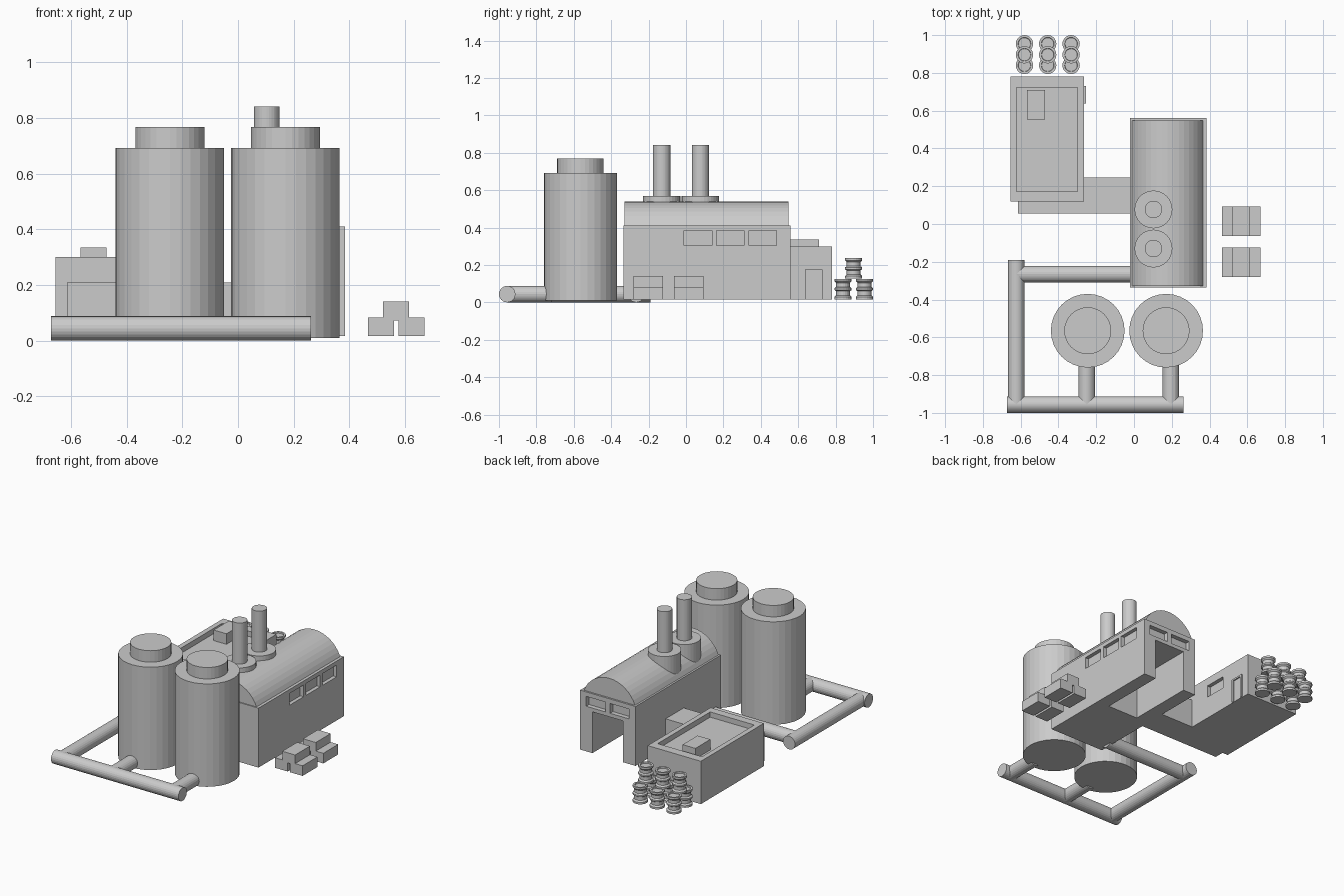
import bpy, bmesh, math
from mathutils import Vector

if "Cube" in bpy.data.objects:
    bpy.data.objects.remove(bpy.data.objects["Cube"])


def make(name, bm):
    bmesh.ops.recalc_face_normals(bm, faces=bm.faces)
    me = bpy.data.meshes.new(name)
    bm.to_mesh(me)
    bm.free()
    ob = bpy.data.objects.new(name, me)
    bpy.context.collection.objects.link(ob)
    return ob


def box(name, x, y, z):
    bm = bmesh.new()
    bmesh.ops.create_cube(bm, size=1)
    for v in bm.verts:
        v.co = [(r[0] + r[1]) / 2 + c * (r[1] - r[0]) for c, r in zip(v.co, (x, y, z))]
    return make(name, bm)


def lathe(name, profile, loc, n=32):
    # closed (r, z) profile stacked into rings with capped ends
    bm = bmesh.new()
    rings = [[bm.verts.new((r * math.cos(2 * math.pi * i / n), r * math.sin(2 * math.pi * i / n), z))
              for i in range(n)] for r, z in profile]
    for a, b in zip(rings, rings[1:]):
        for i in range(n):
            j = (i + 1) % n
            bm.faces.new((a[i], a[j], b[j], b[i]))
    bm.faces.new(rings[0])
    bm.faces.new(rings[-1])
    ob = make(name, bm)
    ob.location = loc
    return ob


def pipe(name, a, b, r=0.044):
    a, b = Vector((*a, r)), Vector((*b, r))
    ob = lathe(name, [(r, 0), (r, (b - a).length)], a, 24)
    ob.rotation_euler = (b - a).to_track_quat('Z', 'Y').to_euler()
    return ob


def cut(target, *ranges):
    c = box(target.name + "_cutter", *ranges)
    c.hide_render = True
    c.hide_viewport = False
    c.display_type = 'WIRE'
    m = target.modifiers.new("recess", 'BOOLEAN')
    m.operation, m.object, m.solver = 'DIFFERENCE', c, 'EXACT'


B = 0.016  # underside of the buildings

# storage tanks
for x in (-0.245, 0.17):
    lathe("tank", [(0.195, 0.01), (0.195, 0.692), (0.124, 0.692), (0.124, 0.768)], (x, -0.565, 0))

# pipework
pipe("front_pipe", (-0.672, -0.956), (0.263, -0.956))
pipe("side_pipe", (-0.623, -0.956), (-0.623, -0.19))
pipe("hall_pipe", (-0.623, -0.266), (0.0, -0.266))
for x in (-0.251, 0.195):
    pipe("tank_pipe", (x, -0.956), (x, -0.72))

# main hall with bay, side windows and end windows
hall = box("hall", (-0.022, 0.385), (-0.335, 0.56), (B, 0.41))
cut(hall, (0.07, 0.295), (0.11, 0.7), (-0.1, 0.29))
for y in (-0.01, 0.163, 0.336):
    cut(hall, (0.36, 0.5), (y, y + 0.148), (0.305, 0.383))
for x in (0.025, 0.2):
    cut(hall, (x, x + 0.14), (0.53, 0.7), (0.315, 0.38))

# arched roof
bm = bmesh.new()
w, h, cx = 0.1875, 0.129, 0.178
R = (w * w + h * h) / (2 * h)
half = math.asin(w / R)
arc = []
for i in range(17):
    t = -half + 2 * half * i / 16
    arc.append(bm.verts.new((cx + R * math.sin(t), -0.328, 0.41 + h - R + R * math.cos(t))))
face = bm.faces.new(arc)
ext = bmesh.ops.extrude_face_region(bm, geom=[face], use_keep_orig=True)
bmesh.ops.translate(bm, vec=(0, 0.876, 0),
                    verts=[v for v in ext["geom"] if isinstance(v, bmesh.types.BMVert)])
make("hall_roof", bm)

# chimneys
for y in (-0.13, 0.077):
    lathe("chimney", [(0.1, 0.42), (0.1, 0.57), (0.046, 0.57), (0.046, 0.842)], (0.103, y, 0))

# rear office and link corridor
office = box("office", (-0.655, -0.265), (0.12, 0.78), (B, 0.3))
cut(office, (-0.622, -0.298), (0.172, 0.722), (0.265, 0.4))
cut(office, (-0.29, -0.2), (0.39, 0.54), (0.165, 0.245))
box("roof_vent", (-0.566, -0.472), (0.553, 0.71), (0.26, 0.335))
box("corridor", (-0.614, 0.0), (0.055, 0.245), (B, 0.208))
frame = box("door_frame", (-0.275, -0.255), (0.637, 0.73), (B, 0.176))
cut(frame, (-0.263, -0.2), (0.649, 0.718), (-0.1, 0.165))

# crates
for y in (-0.28, -0.063):
    for x, z in ((0.467, B), (0.576, B), (0.521, 0.073)):
        box("crate", (x, x + 0.094), (y, y + 0.156), (z, z + 0.067))

# drums in three stacks
prof = [(0.046, 0), (0.046, 0.013), (0.037, 0.022), (0.037, 0.044), (0.046, 0.05), (0.046, 0.06),
        (0.037, 0.067), (0.037, 0.088), (0.046, 0.097), (0.046, 0.11), (0.034, 0.11), (0.032, 0.103)]
for x in (-0.58, -0.457, -0.333):
    for y, z in ((0.84, B), (0.954, B), (0.896, 0.127)):
        lathe("drum", prof, (x, y, z), 20)
